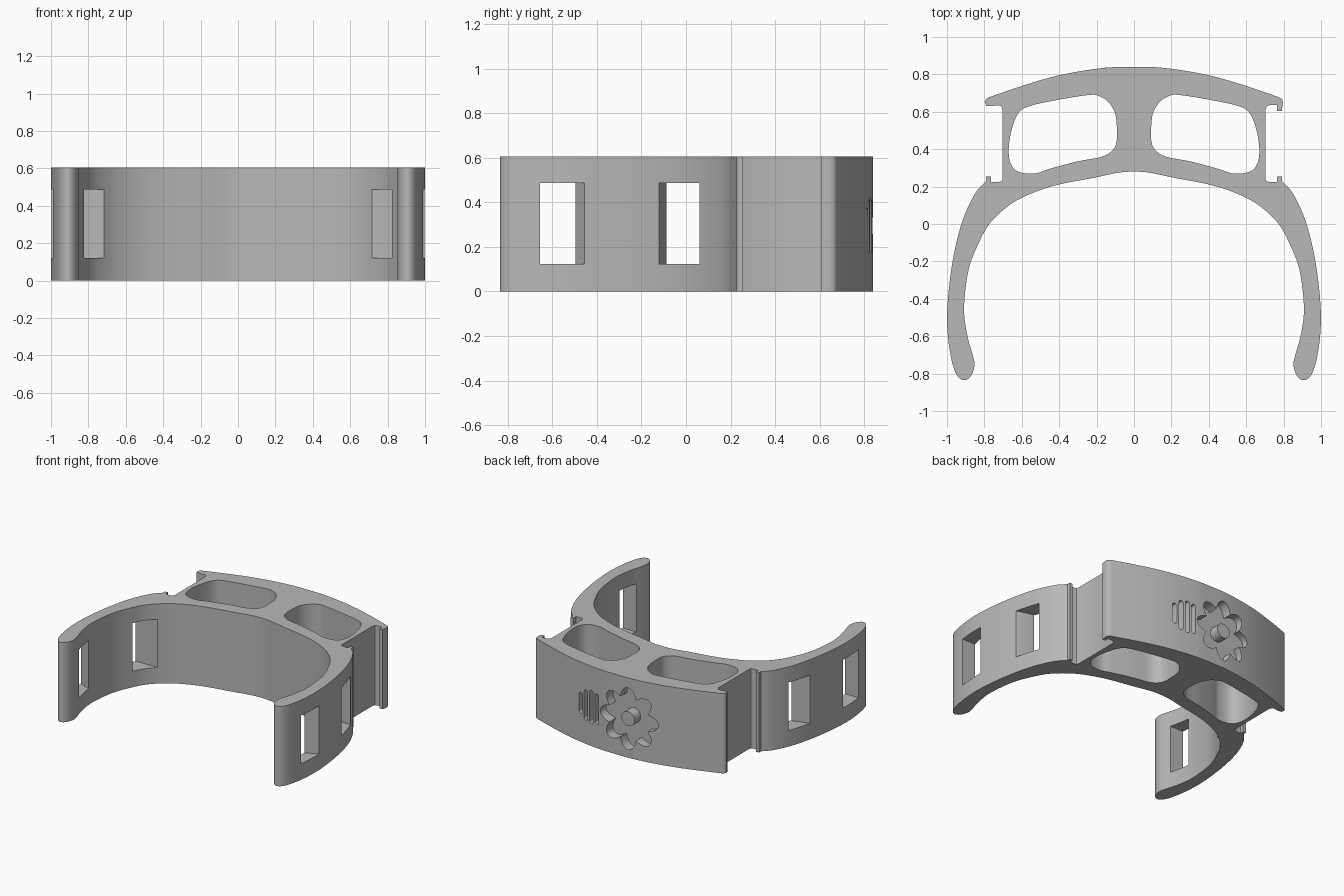
import bpy, bmesh, math
from mathutils import Vector

if "Cube" in bpy.data.objects:
    bpy.data.objects.remove(bpy.data.objects["Cube"], do_unlink=True)

grey = bpy.data.materials.new("plain grey")
grey.use_nodes = True
colour = (0.48, 0.48, 0.48, 1)
grey.diffuse_color = colour
grey.node_tree.nodes["Principled BSDF"].inputs["Base Color"].default_value = colour

HEIGHT = 0.605


def smooth(pts, closed=False, steps=5):
    """Catmull-Rom curve through the points."""
    p = [Vector(q) for q in pts]
    n = len(p)
    get = (lambda i: p[i % n]) if closed else (lambda i: p[max(0, min(n - 1, i))])
    out = []
    for i in range(n if closed else n - 1):
        a, b, c, d = (get(i + k) for k in (-1, 0, 1, 2))
        for s in range(steps):
            t = s / steps
            out.append(0.5 * (2 * b + (c - a) * t + (2 * a - 5 * b + 4 * c - d) * t ** 2
                              + (3 * b - a - 3 * c + d) * t ** 3))
    if not closed:
        out.append(p[-1])
    return [tuple(q) for q in out]


def mirror(pts):
    return [(-x, y) for x, y in reversed(pts)]


def prism(name, pts, lo, hi, upright=True):
    """Extrude a plan outline along z, or a back-view outline along y."""
    bm = bmesh.new()
    place = (lambda a, b, h: (a, b, h)) if upright else (lambda a, b, h: (a, h, b))
    low = [bm.verts.new(place(a, b, lo)) for a, b in pts]
    high = [bm.verts.new(place(a, b, hi)) for a, b in pts]
    bm.faces.new(low)
    bm.faces.new(high)
    for i in range(len(pts)):
        j = (i + 1) % len(pts)
        bm.faces.new((low[i], low[j], high[j], high[i]))
    bmesh.ops.recalc_face_normals(bm, faces=bm.faces)
    mesh = bpy.data.meshes.new(name)
    bm.to_mesh(mesh)
    bm.free()
    mesh.materials.append(grey)
    ob = bpy.data.objects.new(name, mesh)
    bpy.context.collection.objects.link(ob)
    return ob


def select(ob):
    bpy.ops.object.select_all(action='DESELECT')
    ob.select_set(True)
    bpy.context.view_layer.objects.active = ob


def cut(ob, cutter):
    cutter.hide_render = True
    mod = ob.modifiers.new("cut", 'BOOLEAN')
    mod.operation, mod.solver, mod.object = 'DIFFERENCE', 'EXACT', cutter
    select(ob)
    bpy.ops.object.modifier_apply(modifier=mod.name)
    bpy.data.objects.remove(cutter, do_unlink=True)


# Body outline, right half from the back centre round to the inner centre
back = smooth([(0, .84), (.12, .838), (.27, .82), (.43, .788), (.6, .738), (.74, .69),
               (.785, .672), (.797, .65)])
clip = [(.79, .605), (.765, .605), (.765, .635)]
plain_end = [(.79, .632), (.765, .63)]
groove = [(.725, .635), (.71, .63), (.702, .61), (.702, .245), (.708, .23), (.72, .225),
          (.765, .225), (.765, .255), (.79, .255)]
arm = smooth([(.79, .23), (.845, .17), (.905, .05), (.95, -.1), (.982, -.28), (.999, -.47),
              (.993, -.62), (.97, -.75), (.942, -.815), (.905, -.835), (.87, -.81),
              (.853, -.755), (.862, -.7), (.888, -.61), (.908, -.48), (.9, -.34), (.875, -.21),
              (.82, -.08), (.773, 0), (.705, .07), (.62, .13), (.5, .182), (.38, .216),
              (.22, .246), (.08, .275), (0, .28)])
right = back + clip + groove + arm
left = mirror(back + plain_end + groove + arm)
body = prism("cuff_body", right + left[1:-1], 0, HEIGHT)

# Two rounded openings through the thick back
opening = smooth([(.092, .52), (.102, .595), (.14, .655), (.19, .685), (.24, .69), (.4, .665),
                  (.56, .63), (.62, .59), (.655, .5), (.67, .4), (.66, .325), (.62, .28),
                  (.53, .27), (.45, .295), (.3, .335), (.17, .36), (.11, .4), (.092, .45)], True)

# Strap slots through each arm, flared on the side facing the bridge
slots = [[(.6, -.655), (1.1, -.655), (1.1, -.4), (.998, -.455), (.9, -.5), (.6, -.5)],
         [(.6, .06), (1.1, .06), (1.1, -.155), (.955, -.122), (.84, -.088), (.6, -.088)]]
for flip in (list, mirror):
    cut(body, prism("opening_cutter", flip(opening), -.1, HEIGHT + .1))
    for slot in slots:
        cut(body, prism("slot_cutter", flip(slot), .122, .487))

# Sunken flower on the back face
FX, FZ, FLOOR = -.1, .295, .765
flower = []
for i in range(96):
    a = math.tau * i / 96
    r = .165 + .07 * abs(math.cos(4 * a))
    flower.append((FX + r * math.cos(a), FZ + r * math.sin(a)))
cut(body, prism("flower_cutter", flower, FLOOR, 1, False))

# Sunken upright bars beside the flower
for i, half in enumerate((.115, .125, .115, .08)):
    x, r = .165 + .05 * i, .017
    bar = [(x + r * math.cos(math.tau * (k + .5) / 20),
            FZ + math.copysign(half - r, 9.5 - k) + r * math.sin(math.tau * (k + .5) / 20))
           for k in range(20)]
    cut(body, prism("bar_cutter", bar, FLOOR, 1, False))

# Round boss in the middle of the flower
disc = [(FX + .055 * math.cos(math.tau * i / 32), FZ + .055 * math.sin(math.tau * i / 32))
        for i in range(32)]
boss = prism("flower_boss", disc, FLOOR - .01, .838, False)

for ob in (body, boss):
    select(ob)
    bpy.ops.object.shade_smooth_by_angle(angle=math.radians(30))
